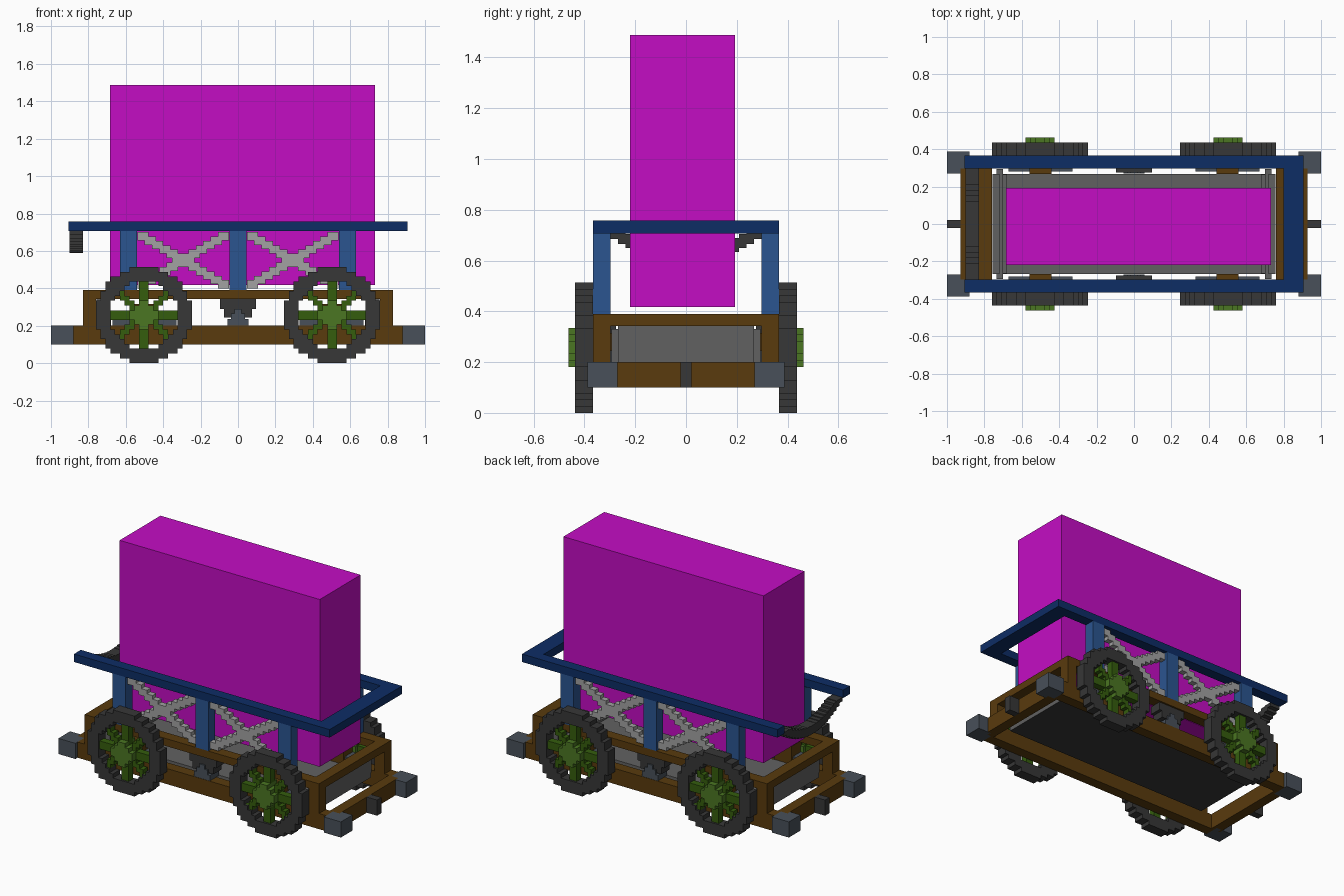
import bpy, bmesh, math
from mathutils import Vector

if "Cube" in bpy.data.objects:
    bpy.data.objects.remove(bpy.data.objects["Cube"])


def material(name, rgb):
    m = bpy.data.materials.new(name)
    m.use_nodes = True
    m.diffuse_color = (*rgb, 1)
    m.node_tree.nodes["Principled BSDF"].inputs["Base Color"].default_value = (*rgb, 1)
    return m


MAGENTA = material("magenta", (0.55, 0.004, 0.55))
NAVY = material("navy_blue", (0.004, 0.026, 0.13))
BLUE = material("mid_blue", (0.024, 0.09, 0.28))
BROWN = material("brown_wood", (0.10, 0.043, 0.004))
SLATE = material("slate_grey", (0.065, 0.08, 0.10))
LIGHT = material("light_grey", (0.36, 0.36, 0.36))
GREY = material("mid_grey", (0.12, 0.12, 0.12))
DARK = material("dark_grey", (0.038, 0.038, 0.038))
GREEN = material("dark_green", (0.035, 0.11, 0.004))
HUB = material("light_green", (0.07, 0.18, 0.016))


def build(name, mat, boxes):
    """One object from boxes given as (x0, x1, y0, y1, z0, z1)."""
    bm = bmesh.new()
    for x0, x1, y0, y1, z0, z1 in boxes:
        c = Vector(((x0 + x1) / 2, (y0 + y1) / 2, (z0 + z1) / 2))
        size = Vector((abs(x1 - x0), abs(y1 - y0), abs(z1 - z0)))
        for v in bmesh.ops.create_cube(bm, size=1)["verts"]:
            v.co = c + v.co * size
    me = bpy.data.meshes.new(name)
    bm.to_mesh(me)
    bm.free()
    me.materials.append(mat)
    ob = bpy.data.objects.new(name, me)
    bpy.context.collection.objects.link(ob)
    return ob


def flip_x(boxes):
    return boxes + [(-b[1], -b[0], *b[2:]) for b in boxes]


def flip_y(boxes):
    return boxes + [(b[0], b[1], -b[3], -b[2], b[4], b[5]) for b in boxes]


# Cargo block
build("cargo_block", MAGENTA, [(-0.684, 0.733, -0.22, 0.193, 0.417, 1.488)])

# Top rail, open at one end
build("top_rail", NAVY, flip_y([(-0.905, 0.905, 0.297, 0.366, 0.706, 0.757)])
      + [(0.80, 0.905, -0.297, 0.297, 0.706, 0.757)])

# Sagging stepped bar across the open end
sag, n = [], 20
for i in range(n):
    y0 = -0.297 + 0.594 * i / n
    y1 = y0 + 0.594 / n
    z = 0.59 + 0.1 * (abs(y0 + y1) / 2 / 0.29) ** 2
    sag.append((-0.90, -0.83, y0, y1, z, min(z + 0.055, 0.709)))
build("sagging_end_bar", DARK, sag)

# Upright posts
build("posts", BLUE, flip_y([(x - 0.046, x + 0.046, 0.297, 0.366, 0.39, 0.706)
                             for x in (-0.585, 0, 0.585)]))

# Stepped cross braces between posts
brace, steps = [], 12
for cx in (-0.293, 0.293):
    for i in range(steps):
        t = (i + 0.5) / steps
        z = 0.69 - 0.28 * t
        for s in (-1, 1):
            x = cx + s * (t - 0.5) * 0.47
            brace.append((x - 0.03, x + 0.03, 0.312, 0.35, z - 0.022, z + 0.022))
    brace.append((cx - 0.06, cx + 0.06, 0.312, 0.35, 0.515, 0.585))
build("cross_braces", LIGHT, flip_y(brace))

# Wooden frame
build("upper_frame", BROWN, flip_y([(-0.83, 0.83, 0.297, 0.366, 0.342, 0.39)])
      + flip_x([(0.76, 0.83, -0.297, 0.297, 0.342, 0.39)]))
build("lower_frame", BROWN, flip_y([(-0.88, 0.88, 0.297, 0.366, 0.10, 0.20)])
      + flip_x([(0.86, 0.927, -0.297, 0.297, 0.10, 0.20)]))
build("corner_posts", BROWN, flip_y(flip_x([(0.76, 0.83, 0.297, 0.366, 0.20, 0.342)])))

# Buffers and couplings
build("buffers", SLATE, flip_y(flip_x([(0.88, 1.0, 0.27, 0.388, 0.10, 0.20)])))
build("couplings", DARK, flip_x([(0.927, 1.0, -0.022, 0.022, 0.10, 0.20)]))

# Tray: floor with a dark underside and stepped ends
floor = build("tray_floor", GREY, [(-0.755, 0.755, -0.267, 0.267, 0.17, 0.20)])
floor.data.materials.append(DARK)
for f in floor.data.polygons:
    f.material_index = 1 if f.normal.z < -0.5 else 0
build("tray_ends", GREY, flip_x([(0.72, 0.757, -0.267, 0.267, 0.20, 0.345),
                                 (0.70, 0.735, -0.293, 0.293, 0.20, 0.33),
                                 (0.68, 0.70, -0.265, 0.265, 0.20, 0.24)]))

# Central springs and bearing supports
build("spring_tops", DARK, flip_y([(-0.096, 0.096, 0.275, 0.355, 0.29, 0.342),
                                   (-0.075, 0.075, 0.275, 0.355, 0.245, 0.29)]))
build("spring_feet", SLATE, flip_y([(-0.055, 0.055, 0.27, 0.364, 0.20, 0.235),
                                    (-0.038, 0.038, 0.27, 0.364, 0.235, 0.265),
                                    (-0.018, 0.018, 0.27, 0.364, 0.265, 0.29)]))
build("bearing_blocks", SLATE, flip_y(flip_x([(0.33, 0.67, 0.28, 0.36, 0.20, 0.245)])))
build("axle_stubs", BROWN, flip_y(flip_x([(0.44, 0.56, 0.267, 0.37, 0.20, 0.315)])))

# Wheels made from rows of square cells
U = 0.0257
AX, AZ = 0.503, 10 * U


def cells(rule, y0, y1):
    boxes = []
    for j in range(-10, 10):
        start = None
        for i in range(-10, 11):
            on = i < 10 and rule(i + 0.5, j + 0.5)
            if on and start is None:
                start = i
            if not on and start is not None:
                boxes.append((AX + start * U, AX + i * U, y0, y1,
                              AZ + j * U, AZ + (j + 1) * U))
                start = None
    return boxes


def is_rim(u, v):
    return 7.1 < math.hypot(u, v) < 10.05


def is_spoke(u, v):
    a, b = abs(u), abs(v)
    return math.hypot(u, v) < 7.6 and (min(a, b) < 1 or 0 <= a - b < 1.1)


def is_hub(u, v):
    return math.hypot(u, v) < 2.6


for name, mat, rule, y0, y1 in (("wheel_rim", DARK, is_rim, 0.367, 0.437),
                                ("wheel_spokes", GREEN, is_spoke, 0.38, 0.424),
                                ("wheel_hub", HUB, is_hub, 0.36, 0.462)):
    part = cells(rule, y0, y1)
    for sx, end in ((1, "left"), (-1, "right")):
        for sy, side in ((-1, "front"), (1, "back")):
            build(f"{name}_{side}_{end}", mat,
                  [(*sorted((b[0] * sx, b[1] * sx)), *sorted((b[2] * sy, b[3] * sy)),
                    b[4], b[5]) for b in part])
